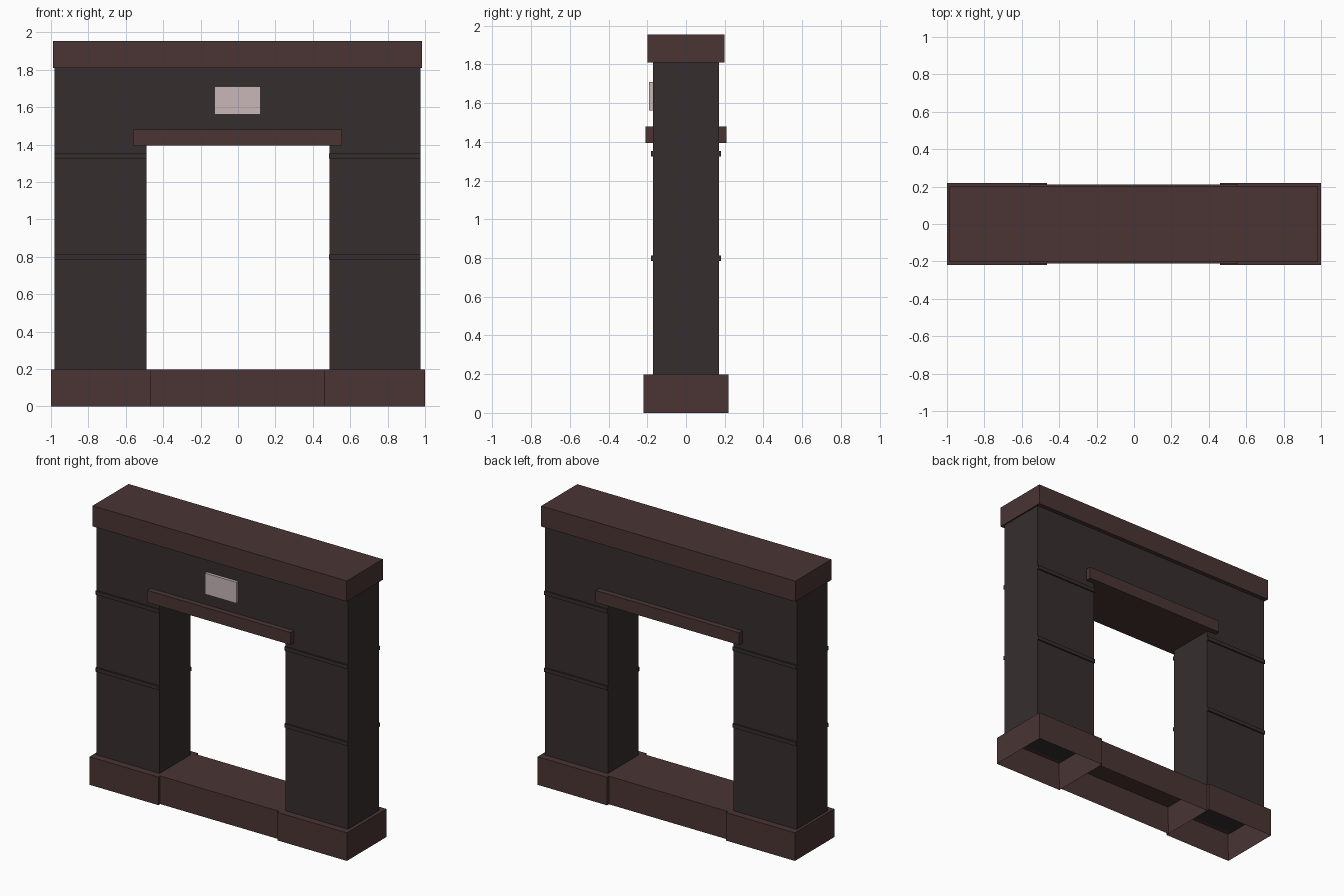
import bpy
import bmesh

if "Cube" in bpy.data.objects:
    bpy.data.objects.remove(bpy.data.objects["Cube"])


def material(name, rgb):
    m = bpy.data.materials.new(name)
    m.diffuse_color = (*rgb, 1.0)
    m.use_nodes = True
    m.node_tree.nodes["Principled BSDF"].inputs["Base Color"].default_value = m.diffuse_color
    return m


BROWN = material("brown_trim", (0.067, 0.035, 0.034))
DARK = material("dark_stone", (0.037, 0.027, 0.028))
PALE = material("pale_plaque", (0.58, 0.47, 0.48))


def add_object(name, bm, mat):
    bmesh.ops.recalc_face_normals(bm, faces=bm.faces[:])
    mesh = bpy.data.meshes.new(name)
    bm.to_mesh(mesh)
    bm.free()
    mesh.materials.append(mat)
    obj = bpy.data.objects.new(name, mesh)
    bpy.context.collection.objects.link(obj)
    return obj


def box(name, x, y, z, mat, hollow=0.0):
    """Box from (min, max) ranges; hollow > 0 opens the underside with that wall."""
    bm = bmesh.new()
    bmesh.ops.create_cube(bm, size=1.0)
    for v in bm.verts:
        for i, (lo, hi) in enumerate((x, y, z)):
            v.co[i] = lo if v.co[i] < 0 else hi
    if hollow:
        bm.normal_update()
        bottom = min(bm.faces, key=lambda f: f.calc_center_median().z)
        # rim around the opening, then push the inner face up
        bmesh.ops.inset_region(bm, faces=[bottom], thickness=hollow, use_even_offset=True)
        for v in bottom.verts:
            v.co.z = z[1] - 0.01
    return add_object(name, bm, mat)


# Surround: two pillars and the header as one extruded U profile
profile = [(-0.98, 0.185), (-0.49, 0.185), (-0.49, 1.40), (0.488, 1.40),
           (0.488, 0.185), (0.975, 0.185), (0.975, 1.82), (-0.98, 1.82)]
bm = bmesh.new()
face = bm.faces.new([bm.verts.new((x, -0.17, z)) for x, z in profile])
ext = bmesh.ops.extrude_face_region(bm, geom=[face])
for v in ext["geom"]:
    if isinstance(v, bmesh.types.BMVert):
        v.co.y = 0.17
add_object("surround", bm, DARK)

# Hollow base: plinths under the pillars and the sill between them
box("plinth_left", (-1.0, -0.465), (-0.22, 0.22), (0, 0.197), BROWN, 0.02)
box("plinth_right", (0.46, 1.0), (-0.22, 0.22), (0, 0.197), BROWN, 0.02)
box("sill", (-0.465, 0.46), (-0.2, 0.2), (0, 0.197), BROWN, 0.02)

# Mantel shelf and the lintel running through the opening
box("mantel", (-0.99, 0.985), (-0.2, 0.2), (1.81, 1.955), BROWN)
box("lintel", (-0.56, 0.555), (-0.21, 0.21), (1.395, 1.48), BROWN)

# Thin raised bands on the front and back of each pillar
for side, xs in (("left", (-0.982, -0.488)), ("right", (0.486, 0.977))):
    for level, z in (("lower", 0.785), ("upper", 1.325)):
        box(f"band_{side}_{level}_front", xs, (-0.18, -0.165), (z, z + 0.027), DARK)
        box(f"band_{side}_{level}_back", xs, (0.165, 0.18), (z, z + 0.027), DARK)

# Pale plaque on the front of the header
box("plaque", (-0.125, 0.12), (-0.19, -0.168), (1.562, 1.71), PALE)
